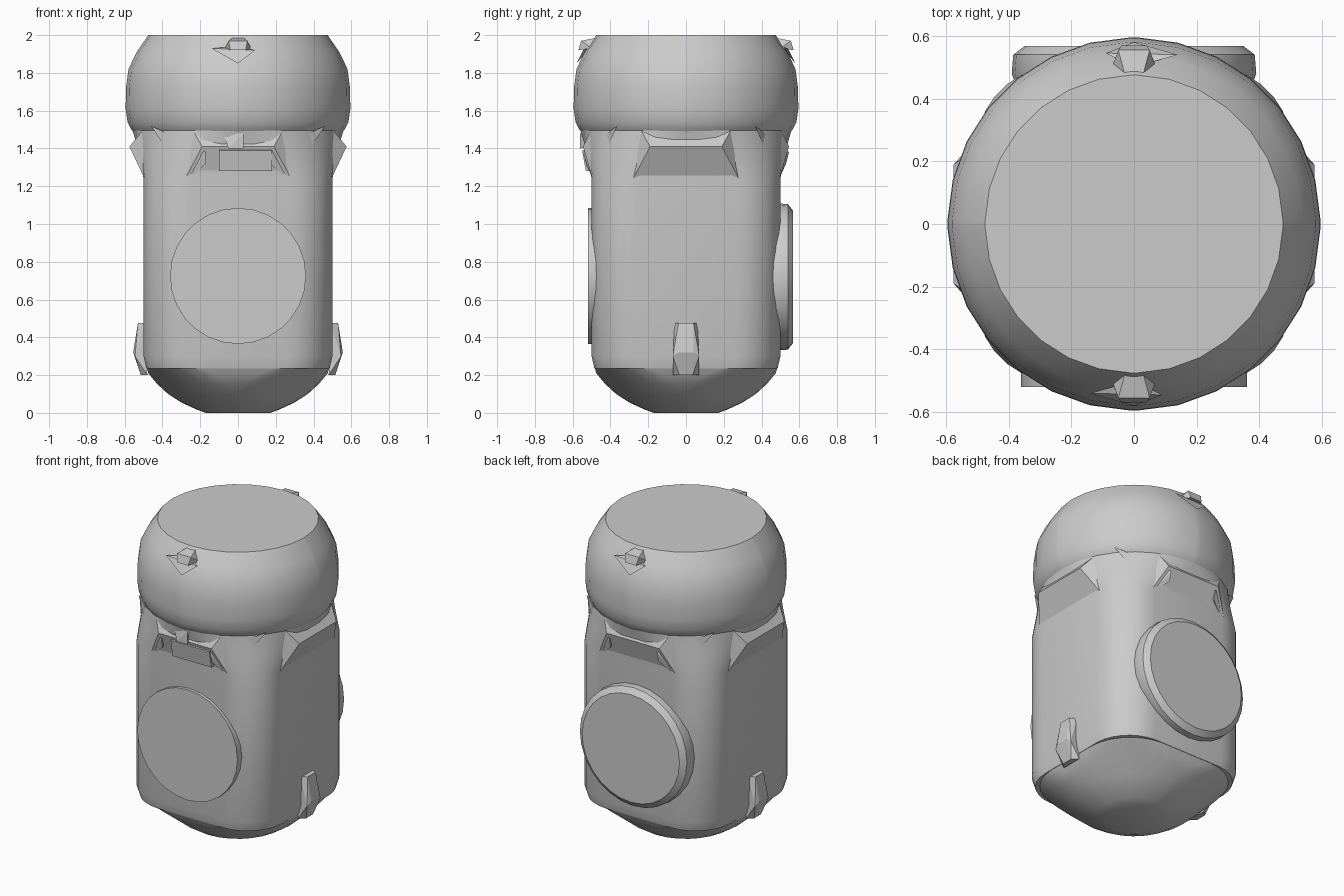
import bpy, bmesh, math
from mathutils import Vector, Matrix

cube = bpy.data.objects.get("Cube")
if cube:
    bpy.data.objects.remove(cube, do_unlink=True)

grey = bpy.data.materials.new("plain grey")
grey.use_nodes = True
tone = (0.6, 0.6, 0.6, 1)
grey.diffuse_color = tone
grey.node_tree.nodes["Principled BSDF"].inputs["Base Color"].default_value = tone


def finish(name, bm, smooth=None):
    bmesh.ops.recalc_face_normals(bm, faces=bm.faces)
    mesh = bpy.data.meshes.new(name)
    bm.to_mesh(mesh)
    bm.free()
    mesh.materials.append(grey)
    obj = bpy.data.objects.new(name, mesh)
    bpy.context.collection.objects.link(obj)
    if smooth:
        bpy.ops.object.select_all(action='DESELECT')
        obj.select_set(True)
        bpy.context.view_layer.objects.active = obj
        bpy.ops.object.shade_smooth_by_angle(angle=math.radians(smooth))
    return obj


def ring(half, corner, z, steps=7):
    """Rounded square section; it is a circle when corner equals half."""
    points = []
    for q in range(4):
        a = q * math.pi / 2 + math.pi / 4
        centre = Vector((math.cos(a), math.sin(a))) * (half - corner) * math.sqrt(2)
        for i in range(steps + 1):
            t = q * math.pi / 2 + (i + 0.1) / (steps + 0.2) * math.pi / 2
            points.append((centre.x + corner * math.cos(t),
                           centre.y + corner * math.sin(t), z))
    return points


def loft(name, sections, smooth):
    bm = bmesh.new()
    rings = [[bm.verts.new(p) for p in ring(*s)] for s in sections]
    n = len(rings[0])
    for low, high in zip(rings, rings[1:]):
        for i in range(n):
            j = (i + 1) % n
            bm.faces.new((low[i], low[j], high[j], high[i]))
    bm.faces.new(rings[0][::-1])
    bm.faces.new(rings[-1])
    return finish(name, bm, smooth)


def hull(name, points, turn=0):
    """Convex solid designed on the front and turned about z."""
    bm = bmesh.new()
    spin = Matrix.Rotation(math.radians(turn), 3, 'Z')
    for p in points:
        bm.verts.new(spin @ Vector(p))
    bmesh.ops.convex_hull(bm, input=bm.verts[:])
    return finish(name, bm)


def mirrored(points):
    return points + [(-x, y, z) for x, y, z in points]


def disc(name, side, rims, z):
    """Round plate along y, lofted through (distance, radius) rims."""
    bm = bmesh.new()
    for d, r in rims:
        for i in range(28):
            a = i * math.tau / 28
            bm.verts.new((r * math.cos(a), side * d, z + r * math.sin(a)))
    bmesh.ops.convex_hull(bm, input=bm.verts[:])
    bmesh.ops.dissolve_limit(bm, angle_limit=0.01, verts=bm.verts[:], edges=bm.edges[:])
    return finish(name, bm, 35)


# Body, funnel neck and rounded base
loft("body", [(0.485, 0.25, 0.235), (0.5, 0.25, 0.3), (0.5, 0.25, 1.24),
              (0.525, 0.4, 1.38), (0.56, 0.56, 1.5)], 30)
loft("base_dome", [(0.17, 0.17, 0), (0.22, 0.22, 0.018), (0.3, 0.3, 0.055),
                   (0.37, 0.37, 0.1), (0.43, 0.4, 0.155), (0.475, 0.36, 0.21),
                   (0.485, 0.28, 0.245)], 40)

# Round head with a flat top
loft("head", [(0.54, 0.54, 1.47), (0.565, 0.565, 1.5), (0.585, 0.585, 1.54),
              (0.595, 0.595, 1.61), (0.593, 0.593, 1.72), (0.58, 0.58, 1.82),
              (0.537, 0.537, 1.91), (0.475, 0.475, 2)], 28)

# Front and back round plates
disc("front_disc", -1, [(0.43, 0.36), (0.52, 0.36)], 0.725)
disc("back_disc", 1, [(0.42, 0.37), (0.48, 0.39), (0.54, 0.385), (0.567, 0.35)], 0.72)

# Flared shoulder under the head on each side
for k, side in enumerate(("front", "right", "back", "left")):
    reach = 0.575 if k % 2 else 0.545
    hull(side + "_shoulder", mirrored([
        (0.28, -0.495, 1.24), (0.19, -reach, 1.41), (0.24, -0.5, 1.5),
        (0.28, -0.4, 1.24), (0.24, -0.4, 1.5)]), k * -90)

# Slanted fins between the shoulders and the head
for turn, end in ((0, "front"), (180, "back")):
    for s in (1, -1):
        hull(end + ("_fin_a" if s > 0 else "_fin_b"), [
            (s * 0.17, -0.545, 1.38), (s * 0.17, -0.53, 1.32), (s * 0.27, -0.49, 1.23),
            (s * 0.46, -0.365, 1.52), (s * 0.38, -0.4, 1.45), (s * 0.17, -0.45, 1.36)], turn)

# Front tab with its small centre peg
hull("front_tab", [(x, y, z) for x in (-0.1, 0.18)
                   for y, z in ((-0.53, 1.28), (-0.55, 1.39), (-0.45, 1.28), (-0.45, 1.41))])
hull("front_tab_peg", [(-0.05, -0.56, 1.4), (0.03, -0.56, 1.4), (0.03, -0.56, 1.48),
                       (-0.08, -0.54, 1.48), (0, -0.48, 1.42)])

# Pegs near the top of the head, and clips at the foot of the sides
for turn, end in ((0, "front"), (180, "back")):
    hull(end + "_head_peg", mirrored([
        (0.04, -0.57, 1.92), (0.05, -0.555, 1.97), (0.07, -0.5, 1.93),
        (0.03, -0.48, 1.985)]), turn)
    hull(end + "_peg_seat", [(-0.14, -0.54, 1.93), (0.09, -0.545, 1.92),
                             (0, -0.58, 1.85), (0, -0.5, 1.94)], turn)
for turn, end in ((90, "left"), (-90, "right")):
    hull(end + "_clip", mirrored([
        (0.04, -0.53, 0.475), (0.06, -0.49, 0.475), (0.07, -0.545, 0.3),
        (0.04, -0.555, 0.32), (0.07, -0.48, 0.2), (0.035, -0.515, 0.2)]), turn)
